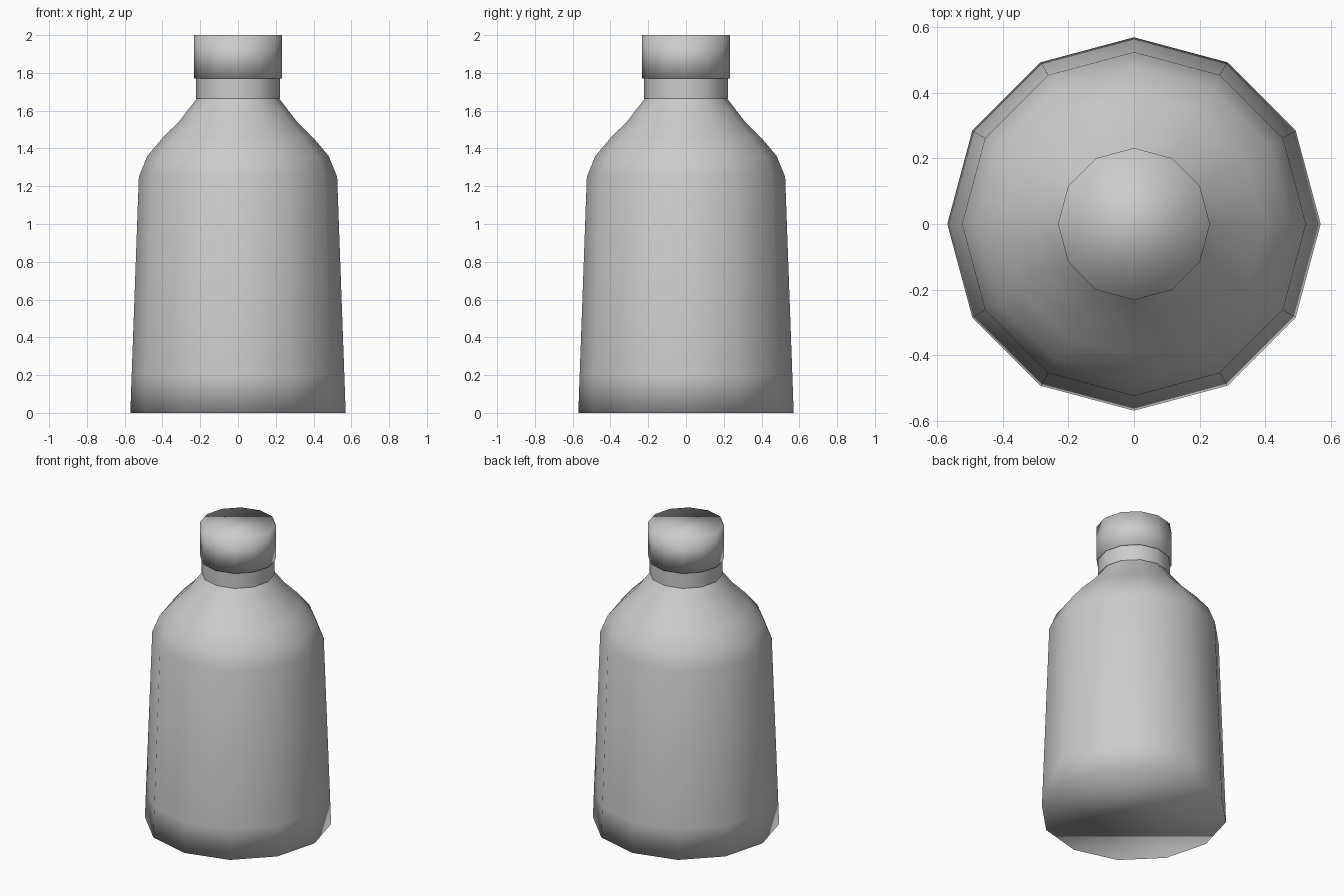
import bpy, bmesh, math

cube = bpy.data.objects.get("Cube")
if cube:
    bpy.data.objects.remove(cube, do_unlink=True)

SIDES = 12

grey = bpy.data.materials.new("plain_grey")
grey.use_nodes = True
grey.diffuse_color = (0.6, 0.6, 0.6, 1)
grey.node_tree.nodes["Principled BSDF"].inputs["Base Color"].default_value = (0.6, 0.6, 0.6, 1)


def lathe(name, profile, close_bottom=False, close_top=False):
    """Turn (radius, height) points into a smooth twelve-sided shell."""
    bm = bmesh.new()
    rings = []
    for r, z in profile:
        angles = [2 * math.pi * i / SIDES for i in range(SIDES)]
        rings.append([bm.verts.new((r * math.cos(a), r * math.sin(a), z)) for a in angles])
    for low, high in zip(rings, rings[1:]):
        for i in range(SIDES):
            j = (i + 1) % SIDES
            bm.faces.new((low[i], low[j], high[j], high[i]))
    if close_bottom:
        bm.faces.new(rings[0][::-1])
    if close_top:
        bm.faces.new(rings[-1])
    for f in bm.faces:
        f.smooth = True
    mesh = bpy.data.meshes.new(name)
    bm.to_mesh(mesh)
    bm.free()
    mesh.materials.append(grey)
    obj = bpy.data.objects.new(name, mesh)
    bpy.context.collection.objects.link(obj)
    return obj


# Tapered body with rounded shoulder, running up inside the collar
lathe("bottle_body", [(0.57, 0), (0.563, 0.2), (0.525, 1.25), (0.48, 1.36),
                      (0.4, 1.455), (0.31, 1.545), (0.225, 1.655), (0.205, 1.68)],
      close_bottom=True)

# Collar ring below the cap
lathe("cap_collar", [(0.222, 1.665), (0.222, 1.775)])

# Screw cap
lathe("cap", [(0.222, 1.77), (0.232, 1.77), (0.232, 2.0)], close_top=True)
